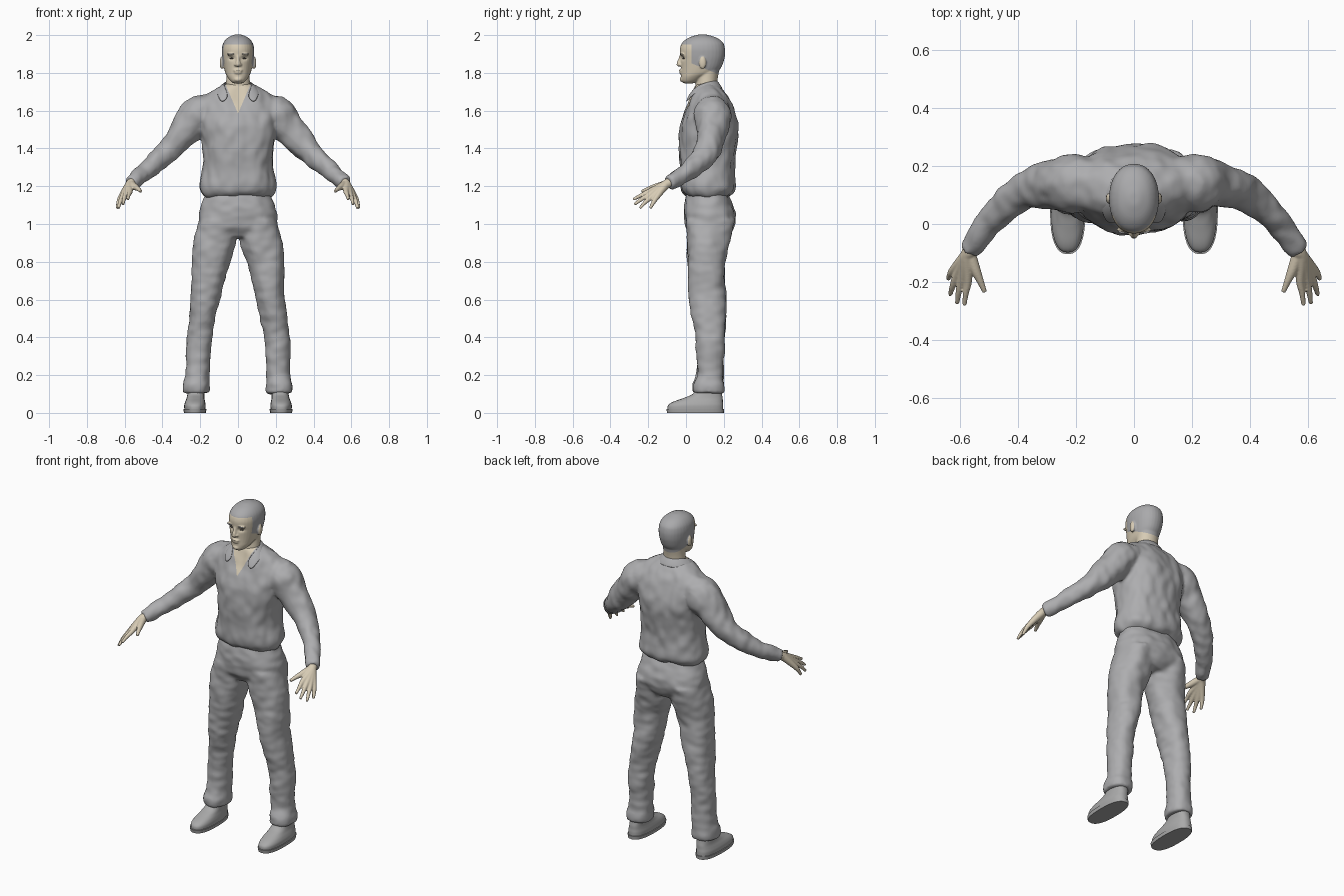
import bpy, bmesh, math
from mathutils import Vector, noise

cube = bpy.data.objects.get("Cube")
if cube:
    bpy.data.objects.remove(cube)


def material(name, rgb):
    m = bpy.data.materials.new(name)
    m.use_nodes = True
    m.diffuse_color = (*rgb, 1)
    m.node_tree.nodes["Principled BSDF"].inputs["Base Color"].default_value = (*rgb, 1)
    return m


CLOTH = material("grey cloth", (0.42, 0.42, 0.43))
HAIR = material("grey hair", (0.40, 0.40, 0.41))
SKIN = material("pale skin", (0.68, 0.60, 0.46))
SHOE = material("grey leather", (0.40, 0.40, 0.40))
DARK = material("dark eye", (0.10, 0.09, 0.08))


def spline(rows, steps=5):
    """Catmull-Rom interpolation of whole ring descriptions."""
    rows = [Vector(r) for r in rows]
    out = []
    for i in range(len(rows) - 1):
        a, b, c, d = rows[max(i - 1, 0)], rows[i], rows[i + 1], rows[min(i + 2, len(rows) - 1)]
        for k in range(steps):
            t = k / steps
            out.append(0.5 * (2 * b + (c - a) * t + (2 * a - 5 * b + 4 * c - d) * t * t
                              + (3 * b - a - 3 * c + d) * t ** 3))
    return out + [rows[-1]]


def loft(bm, rows, side=1, follow=False, power=2.0, n=32):
    """Skin rings (x, y, z, rx, ry); rings lie flat or follow the path."""
    rows = spline(rows)
    centres = [Vector(r[:3]) for r in rows]
    rings = []
    for i, r in enumerate(rows):
        tangent = centres[min(i + 1, len(rows) - 1)] - centres[max(i - 1, 0)]
        turn = tangent.to_track_quat('Z', 'Y')
        ring = []
        for k in range(n):
            a = math.tau * k / n
            c, s = math.cos(a), math.sin(a)
            p = Vector((math.copysign(abs(c) ** (2 / power), c) * r[3],
                        math.copysign(abs(s) ** (2 / power), s) * r[4], 0))
            if follow:
                p = turn @ p
            p += centres[i]
            ring.append(bm.verts.new((p.x * side, p.y, p.z)))
        rings.append(ring)
    for lo, hi in zip(rings, rings[1:]):
        for k in range(n):
            j = (k + 1) % n
            bm.faces.new((lo[k], lo[j], hi[j], hi[k]))
    bm.faces.new(rings[0][::-1])
    bm.faces.new(rings[-1])


def slices(rows):
    """(z, centre x, half width, front y, back y) to ring rows."""
    return [(x, (f + b) / 2, z, rx, (b - f) / 2) for z, x, rx, f, b in rows]


def tube(bm, points, side=1):
    loft(bm, [(*p, p[-1]) for p in points], side, True, n=20)


def blob(bm, centre, size):
    res = bmesh.ops.create_uvsphere(bm, u_segments=20, v_segments=12, radius=1)
    for v in res["verts"]:
        v.co = Vector(centre) + Vector([a * b for a, b in zip(v.co, size)])


def finish(name, bm, mats, voxel=0, relax=4):
    """Make an object; optionally fuse its overlapping volumes."""
    bmesh.ops.recalc_face_normals(bm, faces=bm.faces[:])
    mesh = bpy.data.meshes.new(name)
    bm.to_mesh(mesh)
    bm.free()
    obj = bpy.data.objects.new(name, mesh)
    bpy.context.collection.objects.link(obj)
    if voxel:
        fuse = obj.modifiers.new("fuse", 'REMESH')
        fuse.mode, fuse.voxel_size = 'VOXEL', voxel
        soft = obj.modifiers.new("soften", 'SMOOTH')
        soft.factor, soft.iterations = 0.5, relax
        graph = bpy.context.evaluated_depsgraph_get()
        fused = bpy.data.meshes.new_from_object(obj.evaluated_get(graph))
        obj.modifiers.clear()
        obj.data = fused
    obj.data.materials.clear()
    for m in mats:
        obj.data.materials.append(m)
    obj.data.shade_smooth()
    if not voxel:
        obj.data.set_sharp_from_angle(angle=math.radians(40))
    return obj


def wrinkle(obj, amount, stretch):
    normals = [v.normal.copy() for v in obj.data.vertices]
    for v, nrm in zip(obj.data.vertices, normals):
        p = Vector([a * b for a, b in zip(v.co, stretch)])
        v.co += nrm * amount * noise.noise(p)


def paint(obj, planes, rule):
    """Cut clean colour borders, then give faces a slot by rule."""
    bm = bmesh.new()
    bm.from_mesh(obj.data)
    for co, no in planes:
        bmesh.ops.bisect_plane(bm, geom=bm.verts[:] + bm.edges[:] + bm.faces[:],
                               plane_co=co, plane_no=no)
    for f in bm.faces:
        f.material_index = int(rule(f.calc_center_median()))
        f.smooth = True
    bm.to_mesh(obj.data)
    bm.free()


# Shirt: bloused torso fused with both sleeves
bm = bmesh.new()
loft(bm, slices([(1.145, 0, .172, .005, .22), (1.165, 0, .19, -.02, .247), (1.20, 0, .2, -.03, .262),
                 (1.30, 0, .187, -.03, .26), (1.42, 0, .188, -.035, .272), (1.52, 0, .2, -.032, .276),
                 (1.60, 0, .21, 0, .256), (1.66, 0, .2, .02, .23), (1.70, 0, .15, .035, .205),
                 (1.725, 0, .1, .045, .18), (1.74, 0, .07, .055, .165)]), power=2.3, n=48)
for s in (1, -1):
    tube(bm, [(.13, .14, 1.605, .085), (.21, .14, 1.575, .098), (.30, .135, 1.47, .08),
              (.38, .11, 1.38, .064), (.46, .045, 1.305, .055), (.52, -.025, 1.255, .047),
              (.568, -.092, 1.218, .036)], s)
shirt = finish("shirt", bm, [CLOTH, SKIN], .01, 6)
wrinkle(shirt, .011, (9, 9, 6))
wrinkle(shirt, .006, (22, 22, 16))
paint(shirt, [((0, 0, 1.585), (s, 0, -.43)) for s in (1, -1)],
      lambda c: c.y < .09 and abs(c.x) < (c.z - 1.585) * .43)

# Trousers: seat fused with both legs
bm = bmesh.new()
loft(bm, slices([(1.18, 0, .168, .01, .215), (1.10, 0, .193, -.01, .25), (1.04, 0, .206, -.01, .264),
                 (.98, 0, .206, 0, .252), (.93, 0, .16, .03, .215)]), power=2.3, n=48)
for s in (1, -1):
    loft(bm, slices([(1.02, .105, .1, .0, .255), (.90, .122, .112, .004, .228), (.80, .144, .098, .008, .21),
                     (.70, .16, .087, .01, .208), (.60, .173, .077, .018, .212), (.50, .191, .071, .033, .21),
                     (.40, .205, .067, .056, .206), (.30, .21, .064, .06, .202), (.20, .215, .062, .056, .197),
                     (.15, .22, .07, .036, .202), (.105, .22, .07, .042, .202)]), s, power=2.2)
trousers = finish("trousers", bm, [CLOTH], .01, 5)
wrinkle(trousers, .009, (9, 9, 7))
wrinkle(trousers, .005, (16, 16, 26))

# Collar: folded strip with two pointed flaps
inner = [(0, .163, 1.762), (.05, .15, 1.76), (.076, .095, 1.75), (.068, .045, 1.725), (.042, .008, 1.67)]
outer = [(0, .2, 1.715), (.075, .178, 1.712), (.118, .1, 1.712), (.112, .035, 1.69), (.092, -.006, 1.63)]
bm = bmesh.new()
for s in (1, -1):
    edge = [[bm.verts.new((x * s, y, z)) for x, y, z in row] for row in (inner, outer)]
    for i in range(len(inner) - 1):
        bm.faces.new((edge[0][i], edge[0][i + 1], edge[1][i + 1], edge[1][i]))
bmesh.ops.remove_doubles(bm, verts=bm.verts[:], dist=.0005)
collar = finish("collar", bm, [CLOTH])
thick = collar.modifiers.new("thickness", 'SOLIDIFY')
thick.thickness, thick.offset = .01, 0
rounding = collar.modifiers.new("rounding", 'SUBSURF')
rounding.levels = rounding.render_levels = 2

# Head: skull, neck, ears and facial features fused
bm = bmesh.new()
loft(bm, slices([(1.745, 0, .024, -.012, .04), (1.757, 0, .04, -.025, .07), (1.78, 0, .057, -.027, .11),
                 (1.80, 0, .067, -.027, .16), (1.83, 0, .075, -.027, .187), (1.87, 0, .082, -.029, .202),
                 (1.90, 0, .085, -.032, .207), (1.93, 0, .085, -.032, .206), (1.96, 0, .077, -.02, .196),
                 (1.985, 0, .056, .012, .165), (2.0, 0, .026, .055, .12), (2.003, 0, .01, .075, .1)]), power=2.15)
loft(bm, slices([(1.60, 0, .075, .045, .17), (1.70, 0, .067, .047, .165), (1.77, 0, .062, .055, .168),
                 (1.83, 0, .062, .06, .18)]))
tube(bm, [(0, -.024, 1.895, .008), (0, -.033, 1.87, .009), (0, -.037, 1.848, .014), (0, -.03, 1.838, .01)])
blob(bm, (0, -.026, 1.813), (.024, .011, .006))
blob(bm, (0, -.024, 1.801), (.021, .012, .007))
blob(bm, (0, -.022, 1.765), (.02, .011, .012))
for s in (1, -1):
    blob(bm, (.013 * s, -.031, 1.843), (.009, .01, .007))
    blob(bm, (.034 * s, -.019, 1.898), (.026, .013, .007))
    blob(bm, (.086 * s, .088, 1.853), (.011, .019, .033))
head = finish("head", bm, [SKIN, HAIR], .0045, 3)
for v in head.data.vertices:
    if v.co.y < .04:
        x, z = (abs(v.co.x) - .033) / .017, (v.co.z - 1.878) / .011
        v.co.y += .010 * math.exp(-x * x - z * z)
paint(head, [((0, .03, 0), (0, 1, 0)), ((0, 0, 1.95), (0, 0, 1)), ((0, .03, 1.85), (0, .4, 1))],
      lambda c: c.z > 1.95 or (c.y > .03 and c.z > 1.85 - .4 * (c.y - .03)
                               and not (abs(c.x) > .087 and c.y < .11 and c.z < 1.89)))

# Eyes and eyebrows
for s, label in ((1, "left"), (-1, "right")):
    bm = bmesh.new()
    blob(bm, (.033 * s, -.012, 1.877), (.012, .008, .0035))
    finish(label + "_eye", bm, [DARK])
    bm = bmesh.new()
    blob(bm, (.035 * s, -.026, 1.9), (.019, .007, .003))
    finish(label + "_eyebrow", bm, [HAIR])

# Hands: each finger runs from the wrist through its knuckle (knuckle, middle, tip)
fingers = [((.572, -.195, 1.172), (.579, -.238, 1.152), (.584, -.279, 1.13)),
           ((.594, -.193, 1.157), (.604, -.237, 1.13), (.609, -.273, 1.103)),
           ((.611, -.18, 1.145), (.625, -.216, 1.115), (.633, -.244, 1.083)),
           ((.622, -.158, 1.138), (.634, -.176, 1.108), (.64, -.19, 1.083))]
for s, label in ((1, "left"), (-1, "right")):
    bm = bmesh.new()
    for knuckle, middle, tip in fingers:
        tube(bm, [(.55, -.07, 1.228, .022), (.573, -.105, 1.21, .023), (*knuckle, .0145),
                  (*middle, .0105), (*tip, .0075)], s)
    tube(bm, [(.565, -.1, 1.213, .02), (.547, -.155, 1.198, .018), (.53, -.195, 1.187, .0125),
              (.514, -.234, 1.173, .008)], s)
    finish(label + "_hand", bm, [SKIN], .004, 3)

# Shoes: upper and sole
for s, label in ((1, "left"), (-1, "right")):
    bm = bmesh.new()
    loft(bm, slices([(.018, .228, .056, -.098, .197), (.04, .228, .057, -.095, .197), (.058, .227, .053, -.07, .195),
                     (.078, .225, .047, -.015, .194), (.10, .223, .045, .035, .19), (.14, .22, .045, .06, .185)]),
         s, power=2.5)
    finish(label + "_shoe", bm, [SHOE])
    bm = bmesh.new()
    loft(bm, slices([(0, .228, .058, -.1, .2), (.02, .228, .061, -.104, .202)]), s, power=2.5)
    finish(label + "_sole", bm, [SHOE])
